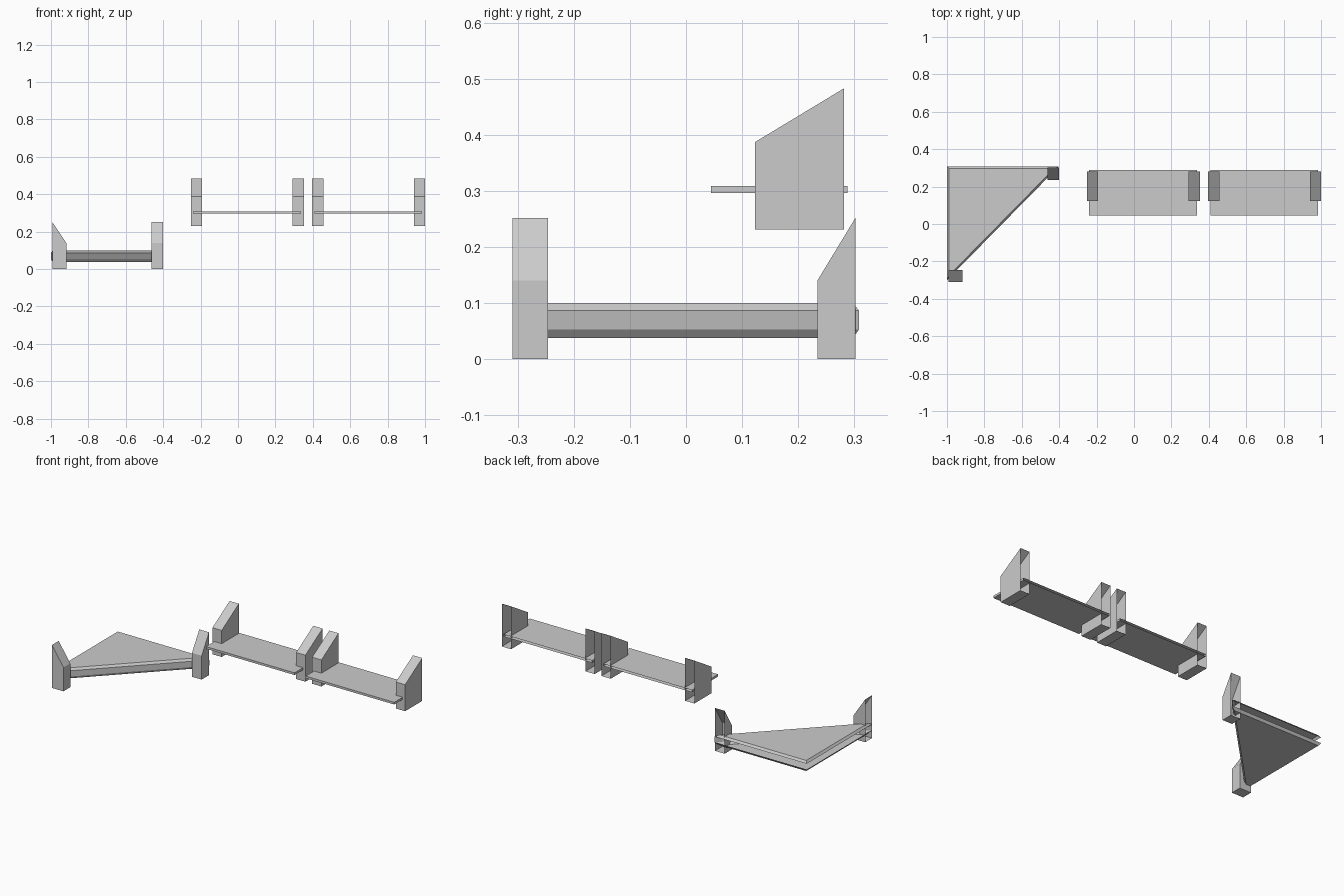
import bpy, bmesh
from mathutils import Vector

if "Cube" in bpy.data.objects:
    bpy.data.objects.remove(bpy.data.objects["Cube"])


def loft(name, rings, open_sides=()):
    """Skin a stack of rings with caps; open_sides = (ring, side) faces left out against the wall."""
    bm = bmesh.new()
    vs = [[bm.verts.new(p) for p in ring] for ring in rings]
    n = len(rings[0])
    bm.faces.new(vs[0])
    bm.faces.new(vs[-1])
    gone = []
    for r in range(len(rings) - 1):
        for i in range(n):
            j = (i + 1) % n
            f = bm.faces.new((vs[r][i], vs[r][j], vs[r + 1][j], vs[r + 1][i]))
            if (r, i) in open_sides:
                gone.append(f)
    bmesh.ops.recalc_face_normals(bm, faces=bm.faces)
    bmesh.ops.delete(bm, geom=gone, context='FACES_ONLY')
    me = bpy.data.meshes.new(name)
    bm.to_mesh(me)
    bm.free()
    ob = bpy.data.objects.new(name, me)
    bpy.context.collection.objects.link(ob)
    return ob


def bracket(name, front, back, low, mid, high, side0, side1, along_x=False):
    """Slant-topped hollow bracket, open at the back (profile side 1)."""
    prof = [(front, low), (back, low), (back, high), (front, mid)]
    rings = [[(d, s, z) if along_x else (s, d, z) for d, z in prof]
             for s in (side0, side1)]
    return loft(name, rings, {(0, 1)})


# Two straight shelves: thin board through a pair of brackets
for label, dx in (("middle", 0.0), ("right", 0.648)):
    prof = [(0.045, 0.296), (0.288, 0.296), (0.288, 0.309), (0.045, 0.309)]
    loft(label + "_shelf_board",
         [[(x + dx, y, z) for y, z in prof] for x in (-0.24, 0.336)], {(0, 1)})
    for side, x in (("left", -0.252), ("right", 0.292)):
        bracket(f"{label}_shelf_{side}_bracket", 0.123, 0.282, 0.231, 0.387, 0.483,
                x + dx, x + dx + 0.06)

# Corner shelf: triangular board with chamfered rims, open along both walls
tri = [Vector(p) for p in ((-1, 0.308), (-1, -0.300), (-0.402, 0.308))]
a, b, c = [(tri[(i + 1) % 3] - tri[(i + 2) % 3]).length for i in range(3)]
centre = (tri[0] * a + tri[1] * b + tri[2] * c) / (a + b + c)
rings = []
for z, s in ((0.038, 0.943), (0.053, 1), (0.087, 1), (0.100, 0.943)):
    rings.append([(*(centre + (p - centre) * s), z) for p in tri])
loft("corner_shelf_board", rings, {(1, 0), (1, 2)})

# Corner shelf brackets, one on each wall
bracket("corner_shelf_left_bracket", -0.918, -0.993, 0, 0.14, 0.252,
        -0.309, -0.246, along_x=True)
bracket("corner_shelf_back_bracket", 0.234, 0.302, 0, 0.14, 0.252, -0.463, -0.400)
